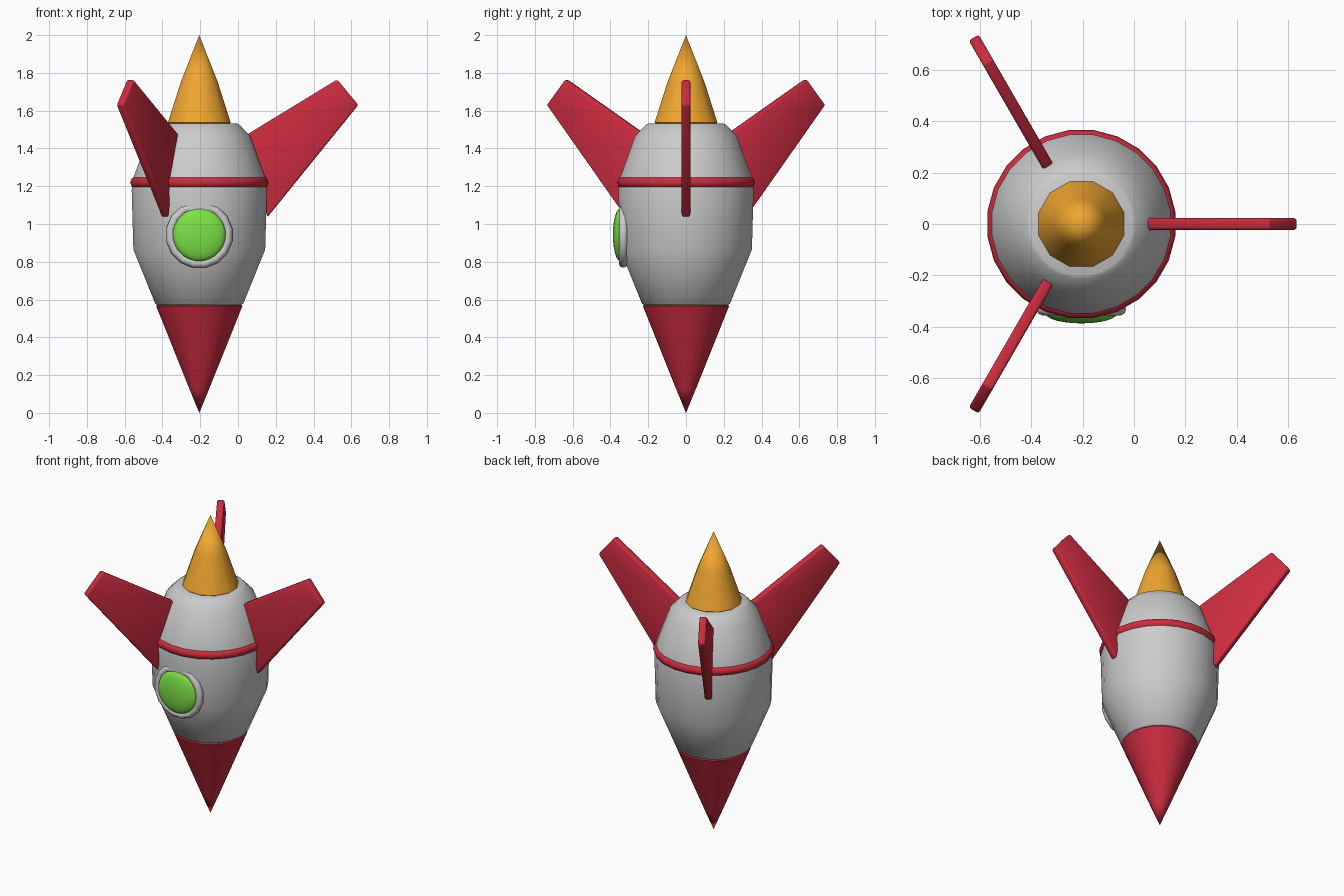
import bpy, bmesh, math
from mathutils import Matrix

if "Cube" in bpy.data.objects:
    bpy.data.objects.remove(bpy.data.objects["Cube"])

CX = -0.205  # rocket axis


def material(name, color):
    m = bpy.data.materials.new(name)
    m.diffuse_color = (*color, 1)
    m.use_nodes = True
    m.node_tree.nodes["Principled BSDF"].inputs["Base Color"].default_value = m.diffuse_color
    return m


RED = material("red", (0.6, 0.025, 0.05))
ORANGE = material("orange", (0.87, 0.38, 0.03))
GREEN = material("green", (0.2, 0.75, 0.06))


def finish(name, bm, mat=None, matrix=None, angle=40):
    bmesh.ops.remove_doubles(bm, verts=bm.verts, dist=1e-5)
    bmesh.ops.recalc_face_normals(bm, faces=bm.faces)
    me = bpy.data.meshes.new(name)
    bm.to_mesh(me)
    bm.free()
    ob = bpy.data.objects.new(name, me)
    bpy.context.collection.objects.link(ob)
    ob.matrix_world = Matrix.Translation((CX, 0, 0)) @ (matrix or Matrix())
    if mat:
        me.materials.append(mat)
    bpy.ops.object.select_all(action='DESELECT')
    bpy.context.view_layer.objects.active = ob
    ob.select_set(True)
    bpy.ops.object.shade_smooth_by_angle(angle=math.radians(angle))
    return ob


def lathe(name, profile, sides, mat=None, matrix=None, closed=False, angle=40):
    """Spin (radius, z) points round the z axis, with a flat facing each axis."""
    bm = bmesh.new()
    rings = []
    for r, z in profile:
        rings.append([bm.verts.new((r * math.cos(a), r * math.sin(a), z))
                      for a in ((i + 0.5) * math.tau / sides for i in range(sides))]
                     if r > 0 else [bm.verts.new((0, 0, z))])
    pairs = list(zip(rings, rings[1:]))
    if closed:
        pairs.append((rings[-1], rings[0]))
    for lo, hi in pairs:
        for i in range(sides):
            j = (i + 1) % sides
            loop = [lo[i % len(lo)], lo[j % len(lo)], hi[j % len(hi)], hi[i % len(hi)]]
            bm.faces.new(list(dict.fromkeys(loop)))
    if not closed:
        for ring in (rings[0], rings[-1]):
            if len(ring) > 1:
                bm.faces.new(ring)
    return finish(name, bm, mat, matrix, angle)


def circle(major, minor, height, z, n=8):
    return [(major + minor * math.cos(i * math.tau / n),
             z + height * math.sin(i * math.tau / n)) for i in range(n)]


# Hull, pointed nose and exhaust flame
lathe("hull", [(0.222, 0.57), (0.235, 0.578), (0.352, 0.865), (0.361, 1.18),
               (0.35, 1.25), (0.272, 1.465), (0.215, 1.525), (0.2, 1.533)], 24)
lathe("nose_cone", [(0, 0), (0.052, 0.125), (0.23, 0.565), (0.222, 0.575)], 24, RED)
lathe("flame", [(0.165, 1.53), (0.172, 1.537), (0.1, 1.755), (0, 2.0)], 12, ORANGE)

# Band round the hull
lathe("hull_band", circle(0.34, 0.029, 0.031, 1.22), 24, RED, closed=True, angle=60)

# Porthole rim and glass, turned to face the front
face_front = Matrix.Translation((0, 0, 0.943)) @ Matrix.Rotation(math.pi / 2, 4, 'X')
lathe("porthole_rim", circle(0.155, 0.023, 0.024, 0.332), 16, None, face_front, True, 60)
dome = [(0.14 * math.cos(t), 0.349 + 0.038 * math.sin(t))
        for t in (k * math.pi / 12 for k in range(6))]
lathe("porthole_glass", [(0.14, 0.325)] + dome + [(0, 0.387)], 24, GREEN, face_front)

# Three swept fins
OUTLINE = [(0.255, 1.475), (0.73, 1.765), (0.842, 1.63), (0.36, 1.035)]
for k in range(3):
    bm = bmesh.new()
    base = bm.faces.new([bm.verts.new((r, -0.0225, z)) for r, z in OUTLINE])
    ext = bmesh.ops.extrude_face_region(bm, geom=[base])["geom"]
    bmesh.ops.translate(bm, vec=(0, 0.045, 0),
                        verts=[g for g in ext if isinstance(g, bmesh.types.BMVert)])
    bmesh.ops.recalc_face_normals(bm, faces=bm.faces)
    bmesh.ops.bevel(bm, geom=bm.edges[:], offset=0.01, segments=2,
                    profile=0.5, affect='EDGES')
    finish(f"fin_{k + 1}", bm, RED, Matrix.Rotation(k * math.tau / 3, 4, 'Z'), 50)
